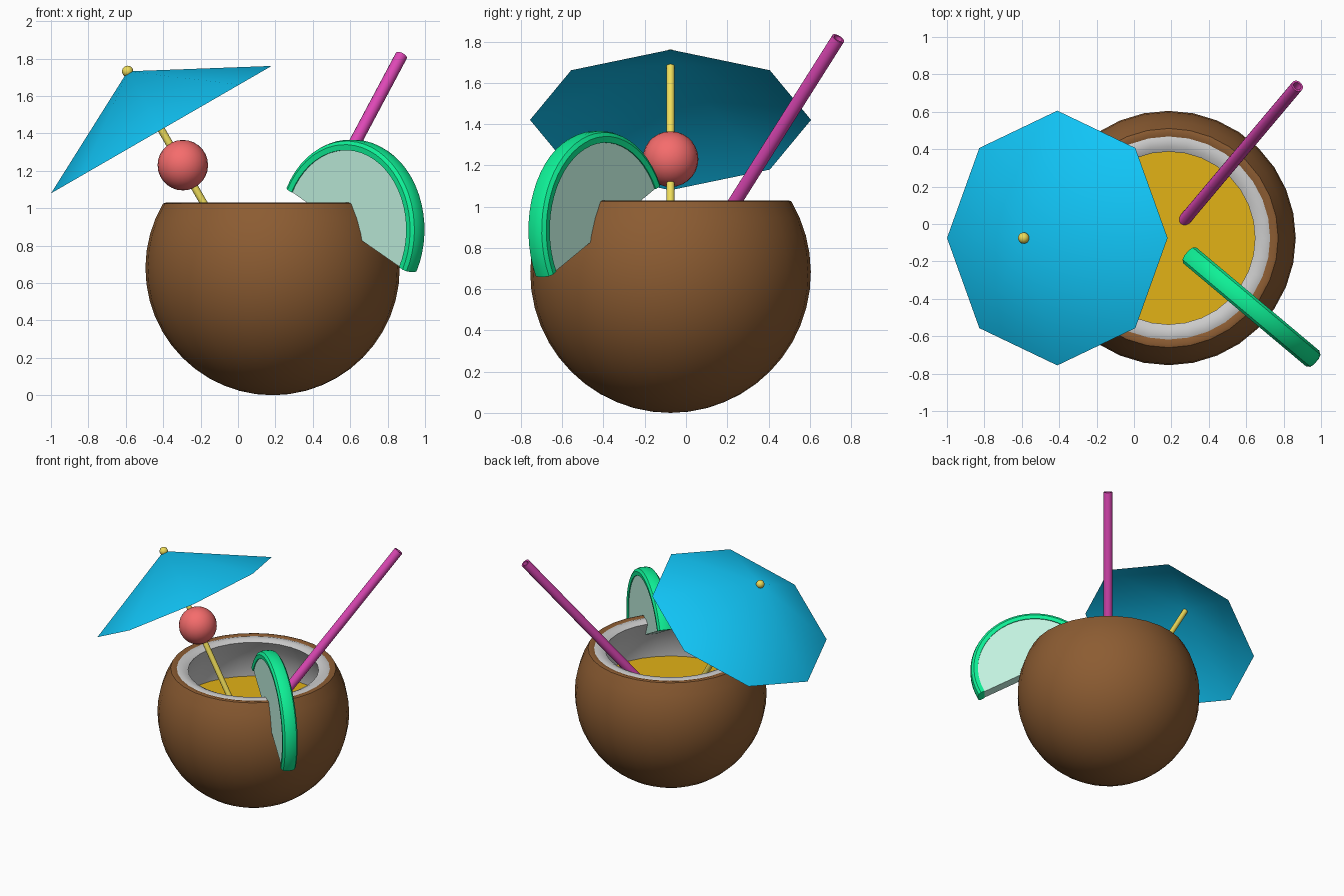
import bpy, bmesh, math
from mathutils import Vector, Matrix

if "Cube" in bpy.data.objects:
    bpy.data.objects.remove(bpy.data.objects["Cube"])

CX, CY = 0.185, -0.075          # coconut axis
RIM_Z, R = 1.03, 0.68


def colour(name, rgb):
    m = bpy.data.materials.new(name)
    m.diffuse_color = [((c / 255 + 0.055) / 1.055) ** 2.4 for c in rgb] + [1]
    m.use_nodes = True
    m.node_tree.nodes["Principled BSDF"].inputs["Base Color"].default_value = m.diffuse_color
    return m


def finish(name, bm, mat=None, matrix=None, smooth=35):
    bmesh.ops.remove_doubles(bm, verts=bm.verts, dist=1e-5)
    bmesh.ops.recalc_face_normals(bm, faces=bm.faces)
    me = bpy.data.meshes.new(name)
    bm.to_mesh(me)
    bm.free()
    ob = bpy.data.objects.new(name, me)
    bpy.context.collection.objects.link(ob)
    if mat:
        me.materials.append(mat)
    if matrix:
        ob.matrix_world = matrix
    bpy.ops.object.select_all(action='DESELECT')
    ob.select_set(True)
    bpy.context.view_layer.objects.active = ob
    if smooth:
        bpy.ops.object.shade_smooth_by_angle(angle=math.radians(smooth))
    return ob


def lathe(name, profile, segs, mat=None, matrix=None, angle=math.tau, closed=False):
    """Turn an (r, z) profile about local Z; a partial turn gets end caps."""
    bm = bmesh.new()
    full = angle > 6.28
    rings = []
    for i in range(segs if full else segs + 1):
        a = angle * i / segs
        rings.append([bm.verts.new((r * math.cos(a), r * math.sin(a), z)) for r, z in profile])
    n = len(profile)
    for i in range(segs):
        p, q = rings[i], rings[(i + 1) % len(rings)]
        for j in range(n if closed else n - 1):
            k = (j + 1) % n
            bm.faces.new((p[j], q[j], q[k], p[k]))
    if not full:
        bm.faces.new(rings[0])
        bm.faces.new(rings[-1])
    bmesh.ops.remove_doubles(bm, verts=bm.verts, dist=1e-5)
    bmesh.ops.dissolve_degenerate(bm, edges=bm.edges, dist=1e-5)
    return finish(name, bm, mat, matrix)


def along(a, b):
    """Matrix at a with local Z pointing to b, and the distance."""
    d = Vector(b) - Vector(a)
    return Matrix.Translation(a) @ d.to_track_quat('Z', 'Y').to_matrix().to_4x4(), d.length


def ball(name, loc, r, mat):
    bm = bmesh.new()
    bmesh.ops.create_uvsphere(bm, u_segments=24, v_segments=14, radius=r)
    finish(name, bm, mat, Matrix.Translation(loc))


def arc(r, zc, a0, a1, n):
    pts = []
    for i in range(n + 1):
        a = math.radians(a0 + (a1 - a0) * i / n)
        pts.append((max(0, r * math.cos(a)), zc + r * math.sin(a)))
    return pts


brown = colour("husk_brown", (140, 92, 50))
juice = colour("juice_orange", (226, 178, 22))
blue = colour("umbrella_blue", (17, 198, 248))
pink = colour("straw_pink", (222, 72, 182))
green = colour("rind_green", (14, 240, 150))
pale = colour("pulp_pale_green", (195, 243, 225))
red = colour("cherry_red", (245, 108, 108))
yellow = colour("stick_yellow", (238, 220, 90))

# coconut husk, flesh lining and drink
axis = Matrix.Translation((CX, CY, 0))
top = math.degrees(math.asin((RIM_Z - R - 0.005) / R))
lathe("coconut_husk", arc(R, R, -90, top, 16) + [(0.57, RIM_Z), (0.543, 1.022)], 32, brown, axis)
inner = math.degrees(math.asin(0.31 / 0.565))
lathe("coconut_flesh", [(0.543, 1.022), (0.525, 1.028), (0.49, 1.025), (0.462, 1.01)]
      + arc(0.565, R, inner, -90, 14), 32, None, axis)
lathe("drink_surface", [(0, 0.70), (0.565, 0.70)], 32, juice, axis)

# umbrella canopy: eight panels, smooth outside, shallower inside
tilt = Matrix.Translation((-0.41, CY, 1.42)) @ Matrix.Rotation(math.radians(-30), 4, 'Y')
bm = bmesh.new()
rim = [bm.verts.new((0.681 * math.cos(i * math.pi / 4), 0.681 * math.sin(i * math.pi / 4), 0))
       for i in range(8)]
for h in (0.36, 0.31):
    tip = bm.verts.new((0, 0, h))
    for i in range(8):
        bm.faces.new((rim[i], rim[(i + 1) % 8], tip))
finish("umbrella_canopy", bm, blue, tilt)

# umbrella stick, tip bead and cherry
apex = tilt @ Vector((0, 0, 0.36))
foot = tilt @ Vector((0, 0, -0.90))
m, L = along(foot, apex)
lathe("umbrella_stick", [(0, 0), (0.02, 0), (0.02, L), (0, L)], 12, yellow, m)
ball("umbrella_tip", apex, 0.03, yellow)
ball("cherry", (-0.295, CY, 1.23), 0.135, red)

# hollow straw
m, L = along((0.226, -0.03, 0.60), (0.873, 0.738, 1.815))
lathe("straw", [(0.033, 0), (0.033, L), (0.022, L), (0.022, 0)], 16, pink, m, closed=True)

# citrus half slice set on the rim
h = Vector((math.cos(math.radians(-40)), math.sin(math.radians(-40)), 0))
up = Vector((0, 0, 1))
a = math.radians(28)
X, Y = h * math.cos(a) - up * math.sin(a), h * math.sin(a) + up * math.cos(a)
slice_m = Matrix((X, Y, X.cross(Y))).transposed().to_4x4()
slice_m.translation = (0.607, -0.427, 0.885)
rind = [(0.425, -0.052), (0.455, -0.055), (0.474, -0.042), (0.481, -0.02),
        (0.481, 0.02), (0.474, 0.042), (0.455, 0.055), (0.425, 0.052)]
lathe("citrus_rind", rind, 28, green, slice_m, math.pi, True)
lathe("citrus_pulp", [(0, -0.045), (0.428, -0.045), (0.428, 0.045), (0, 0.045)],
      28, pale, slice_m, math.pi, True)
